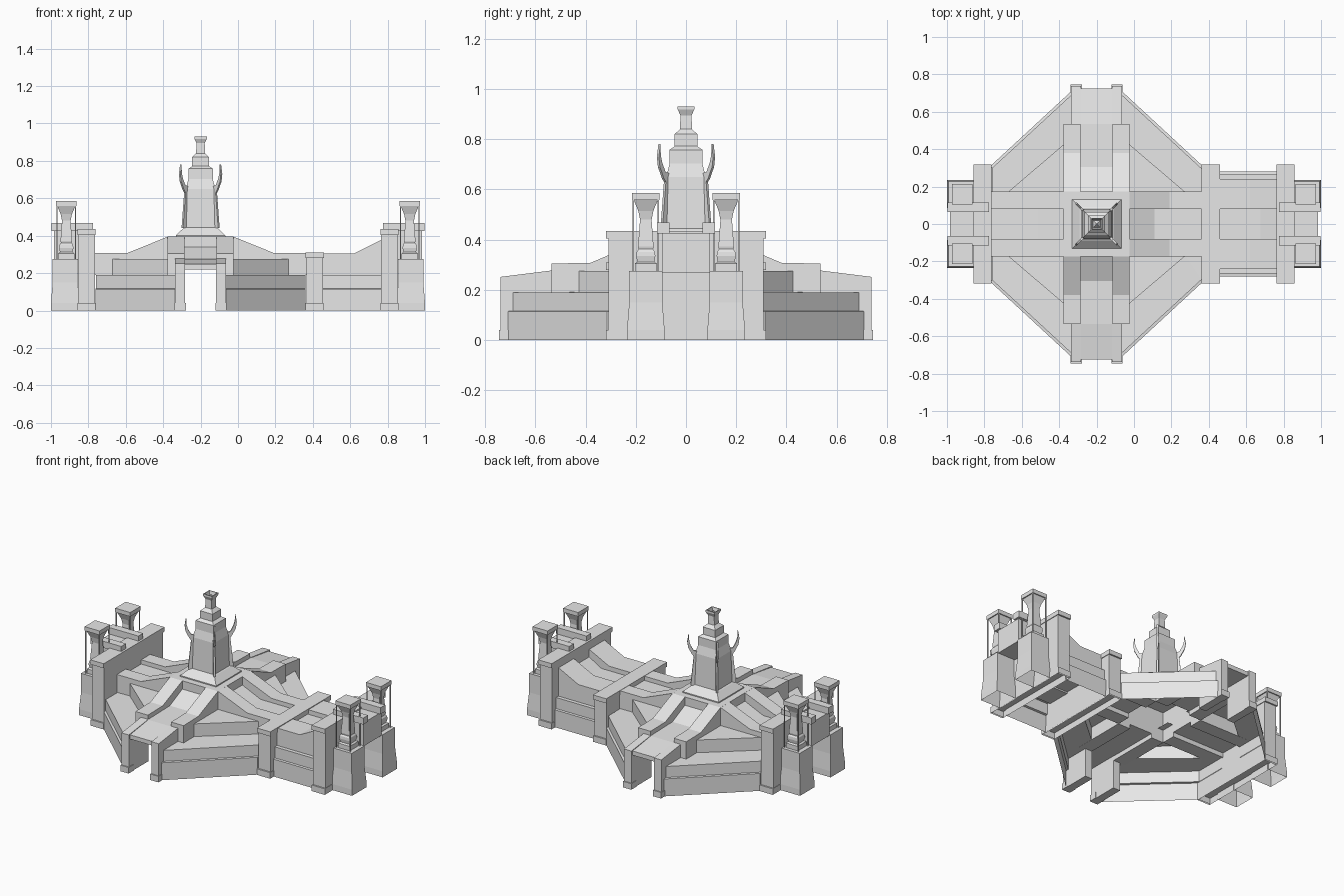
import bpy, bmesh, math

if "Cube" in bpy.data.objects:
    bpy.data.objects.remove(bpy.data.objects["Cube"])

CX = -0.2   # x of the central tower
stone = bpy.data.materials.new("light_grey_stone")
stone.diffuse_color = (0.8, 0.8, 0.8, 1)
stone.use_nodes = True
stone.node_tree.nodes["Principled BSDF"].inputs["Base Color"].default_value = stone.diffuse_color


def loft(name, rings, bottom=True, top=True, sides=None):
    """Skin a stack of equal-length point rings into a flat-shaded object."""
    bm = bmesh.new()
    vs = [[bm.verts.new(p) for p in r] for r in rings]
    n = len(rings[0])
    for a, b in zip(vs, vs[1:]):
        for i in sides or range(n):
            j = (i + 1) % n
            bm.faces.new((a[i], a[j], b[j], b[i]))
    if bottom:
        bm.faces.new(vs[0][::-1])
    if top:
        bm.faces.new(vs[-1])
    bmesh.ops.delete(bm, geom=[v for v in bm.verts if not v.link_faces], context='VERTS')
    bmesh.ops.recalc_face_normals(bm, faces=bm.faces)
    me = bpy.data.meshes.new(name)
    bm.to_mesh(me)
    bm.free()
    me.materials.append(stone)
    ob = bpy.data.objects.new(name, me)
    bpy.context.collection.objects.link(ob)
    return ob


def rect(x0, x1, y0, y1, z):
    return [(x0, y0, z), (x1, y0, z), (x1, y1, z), (x0, y1, z)]


def box(name, x0, x1, y0, y1, z0, z1, bottom=True):
    return loft(name, [rect(x0, x1, y0, y1, z0), rect(x0, x1, y0, y1, z1)], bottom)


def square_stack(name, cx, cy, steps, bottom=True):
    """Square-section turning: steps are (half width, z)."""
    return loft(name, [rect(cx - h, cx + h, cy - h, cy + h, z) for h, z in steps], bottom)


def extrude(name, profile, along, lo, hi):
    """Extrude a (distance, z) profile; along is the sideways axis."""
    if along == 'x':
        rings = [[(w, d, z) for d, z in profile] for w in (lo, hi)]
    else:
        rings = [[(d, w, z) for d, z in profile] for w in (lo, hi)]
    return loft(name, rings)


# stepped corner wings: outer shell only, open towards the passages
for sx in (1, -1):
    for sy in (1, -1):
        def tier(far, low, end, z):
            pts = [(0.135, far), (end, low), (end, 0.085), (0.135, 0.085)]
            return [(CX + sx * u, sy * v, z) for u, v in pts]
        t1, t2, t3 = (0.71, 0.315, 0.562), (0.69, 0.298, 0.56), (0.46, 0.17, 0.475)
        loft("stepped_wing", [tier(*t1, 0), tier(*t1, 0.115), tier(*t2, 0.117),
                              tier(*t2, 0.19), tier(*t3, 0.191), tier(*t3, 0.275)],
             False, True, (0, 1))

# north and south arms with gateways
for s in (1, -1):
    for m in (1, -1):
        rib = [(s * 0.175, 0.19), (s * 0.175, 0.395), (s * 0.38, 0.308),
               (s * 0.535, 0.305), (s * 0.535, 0.19)]
        extrude("arm_rib", rib, 'x', CX + m * 0.085, CX + m * 0.176)
        leg = [(s * 0.53, 0), (s * 0.53, 0.278), (s * 0.738, 0.252), (s * 0.738, 0)]
        extrude("gate_side_wall", leg, 'x', CX + m * 0.083, CX + m * 0.136)
        x = sorted((CX + m * 0.079, CX + m * 0.139))
        y = sorted((s * 0.69, s * 0.745))
        box("gate_plinth", *x, *y, 0, 0.04)
    deck = [(s * 0.175, 0.22), (s * 0.175, 0.34), (s * 0.305, 0.28),
            (s * 0.535, 0.275), (s * 0.725, 0.248), (s * 0.725, 0.22)]
    extrude("gate_deck", deck, 'x', CX - 0.085, CX + 0.085)

# east and west arms
for s in (1, -1):
    for m in (1, -1):
        rib = [(CX + s * r, z) for r, z in
               [(0.175, 0.19), (0.175, 0.395), (0.39, 0.308), (0.565, 0.308), (0.565, 0.19)]]
        extrude("arm_rib", rib, 'y', m * 0.08, m * 0.174)
    deck = [(CX + s * r, z) for r, z in
            [(0.175, 0.22), (0.175, 0.34), (0.31, 0.28), (0.565, 0.28), (0.565, 0.22)]]
    extrude("arm_deck", deck, 'y', -0.08, 0.08)

# long eastern section
for m in (1, -1):
    rib = [(0.45, 0.18), (0.45, 0.305), (0.62, 0.305), (0.77, 0.38), (0.77, 0.18)]
    extrude("causeway_rib", rib, 'y', m * 0.08, m * 0.24)
extrude("causeway_deck", [(0.45, 0.2), (0.45, 0.275), (0.675, 0.275), (0.77, 0.33), (0.77, 0.2)],
        'y', -0.08, 0.08)
loft("causeway_steps", [rect(0.45, 0.77, -w, w, z) for w, z in
                        [(0.28, 0), (0.28, 0.115), (0.265, 0.117), (0.265, 0.19)]], False)

# cross walls
for name, x0, x1, h in (("west_wall", -0.855, -0.765, 0.405), ("east_wall", 0.765, 0.855, 0.405),
                        ("middle_wall", 0.365, 0.455, 0.28)):
    box(name, x0, x1, -0.308, 0.308, 0, h, False)
    box(name + "_cap", x0 - 0.004, x1 + 0.004, -0.318, 0.318, h, h + 0.03)
    box(name + "_plinth", x0 - 0.003, x1 + 0.003, -0.318, 0.318, 0, 0.04, False)

# end gates: pylons, lantern pillars, beams
for sx in (1, -1):
    x = sorted((sx * 0.85, sx * 0.985))
    box("gate_bridge", *x, -0.095, 0.095, 0.27, 0.425)
    for sy in (1, -1):
        px, py = sx * 0.925, sy * 0.16
        square_stack("pylon", px, py, [(0.075, 0), (0.075, 0.04), (0.066, 0.15),
                                       (0.066, 0.275)], False)
        tx = sx * 0.918
        square_stack("lantern_pillar", tx, py, [
            (0.044, 0.275), (0.044, 0.305), (0.034, 0.312), (0.038, 0.335), (0.036, 0.352),
            (0.029, 0.362), (0.031, 0.372), (0.023, 0.48), (0.03, 0.515), (0.048, 0.558)])
        box("lantern_cap", tx - 0.055, tx + 0.055, py - 0.055, py + 0.055, 0.558, 0.585)
        for a in (1, -1):
            for b in (1, -1):
                qx, qy = tx + a * 0.05, py + b * 0.05
                box("lantern_rod", qx - 0.003, qx + 0.003, qy - 0.003, qy + 0.003, 0.275, 0.56)
        x = sorted((sx * 0.775, sx * 0.998))
        box("gate_beam", *x, sy * 0.09 - 0.025, sy * 0.09 + 0.025, 0.425, 0.468)

# central hub and tower
box("hub", CX - 0.176, CX + 0.176, -0.175, 0.175, 0.28, 0.395, False)
square_stack("tower", CX, 0, [
    (0.132, 0.395), (0.132, 0.402), (0.092, 0.44), (0.084, 0.445), (0.079, 0.65),
    (0.065, 0.703), (0.065, 0.758), (0.045, 0.772), (0.045, 0.82),
    (0.024, 0.84), (0.022, 0.895), (0.033, 0.918), (0.033, 0.93), (0.028, 0.93),
    (0.02, 0.9), (0.002, 0.922)])

# curved horns on the tower corners
horn = [(0.06, 0.44), (0.098, 0.44), (0.095, 0.48), (0.084, 0.63), (0.092, 0.645), (0.108, 0.69),
        (0.112, 0.73), (0.106, 0.78), (0.104, 0.735), (0.098, 0.705), (0.085, 0.67), (0.06, 0.66)]
t = 0.004
for sx in (1, -1):
    for sy in (1, -1):
        loft("corner_horn", [[(CX + sx * (r + k), sy * (r - k), z) for r, z in horn]
                             for k in (-t, t)])
